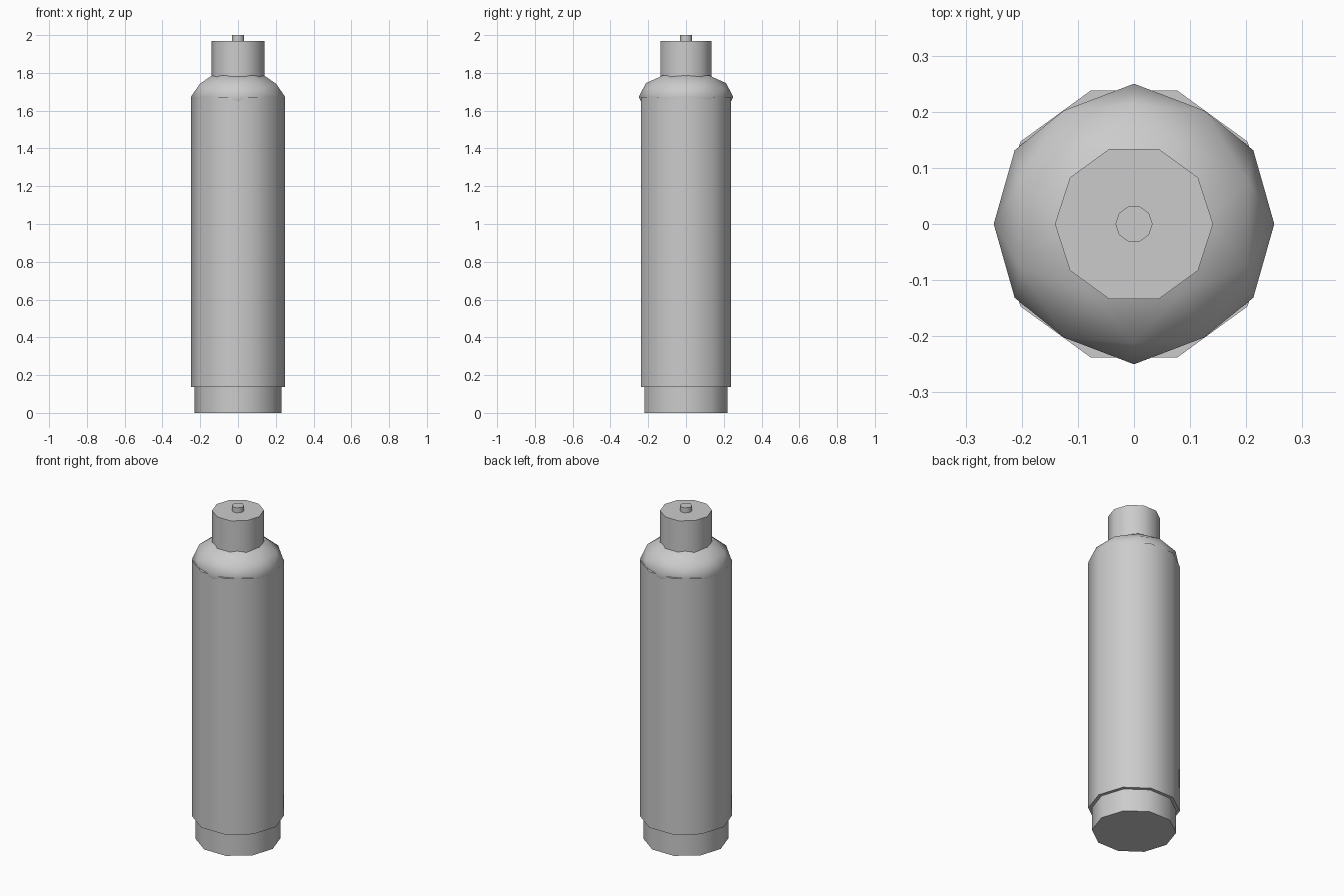
import bpy
import math

if "Cube" in bpy.data.objects:
    bpy.data.objects.remove(bpy.data.objects["Cube"])

grey = bpy.data.materials.new("light grey")
grey.diffuse_color = (0.6, 0.6, 0.6, 1)
grey.use_nodes = True
grey.node_tree.nodes["Principled BSDF"].inputs["Base Color"].default_value = grey.diffuse_color


def finish(name):
    obj = bpy.context.object
    obj.name = name
    obj.data.materials.append(grey)
    bpy.ops.object.transform_apply(location=False, rotation=False, scale=True)
    return obj


def cylinder(name, radius, z0, z1):
    # ten-sided, with a corner on the x axis
    bpy.ops.mesh.primitive_cylinder_add(
        vertices=10, radius=radius, depth=z1 - z0,
        location=(0, 0, (z0 + z1) / 2), rotation=(0, 0, math.pi / 2))
    finish(name)
    bpy.ops.object.shade_smooth_by_angle(angle=math.radians(45))


cylinder("base", 0.23, 0.0, 0.2)
cylinder("body", 0.25, 0.137, 1.672)
cylinder("cap", 0.141, 1.70, 1.97)
cylinder("nozzle", 0.033, 1.95, 2.0)

# Flattened ball forming the shoulder, turned so corner pairs lie on the axes
bpy.ops.mesh.primitive_ico_sphere_add(subdivisions=2, radius=0.25)
shoulder = finish("shoulder")
# Tilt a two-fold axis (midpoint of an edge at the top corner) onto z
tilt = math.atan(2 / (1 + math.sqrt(5)))
verts = shoulder.data.vertices
top = max(verts, key=lambda v: v.co.z).co.copy()
near = min((v.co.copy() for v in verts if (v.co - top).length > 0.01),
           key=lambda c: (round((c - top).length, 3), c.y))
z_axis = near.normalized()
x_axis = (top - z_axis * top.dot(z_axis)).normalized()
y_axis = z_axis.cross(x_axis)
for v in verts:
    p = v.co.copy()
    v.co = (p.dot(x_axis), p.dot(y_axis), p.dot(z_axis) * 0.56)
shoulder.location.z = 1.672
bpy.ops.object.shade_smooth()
